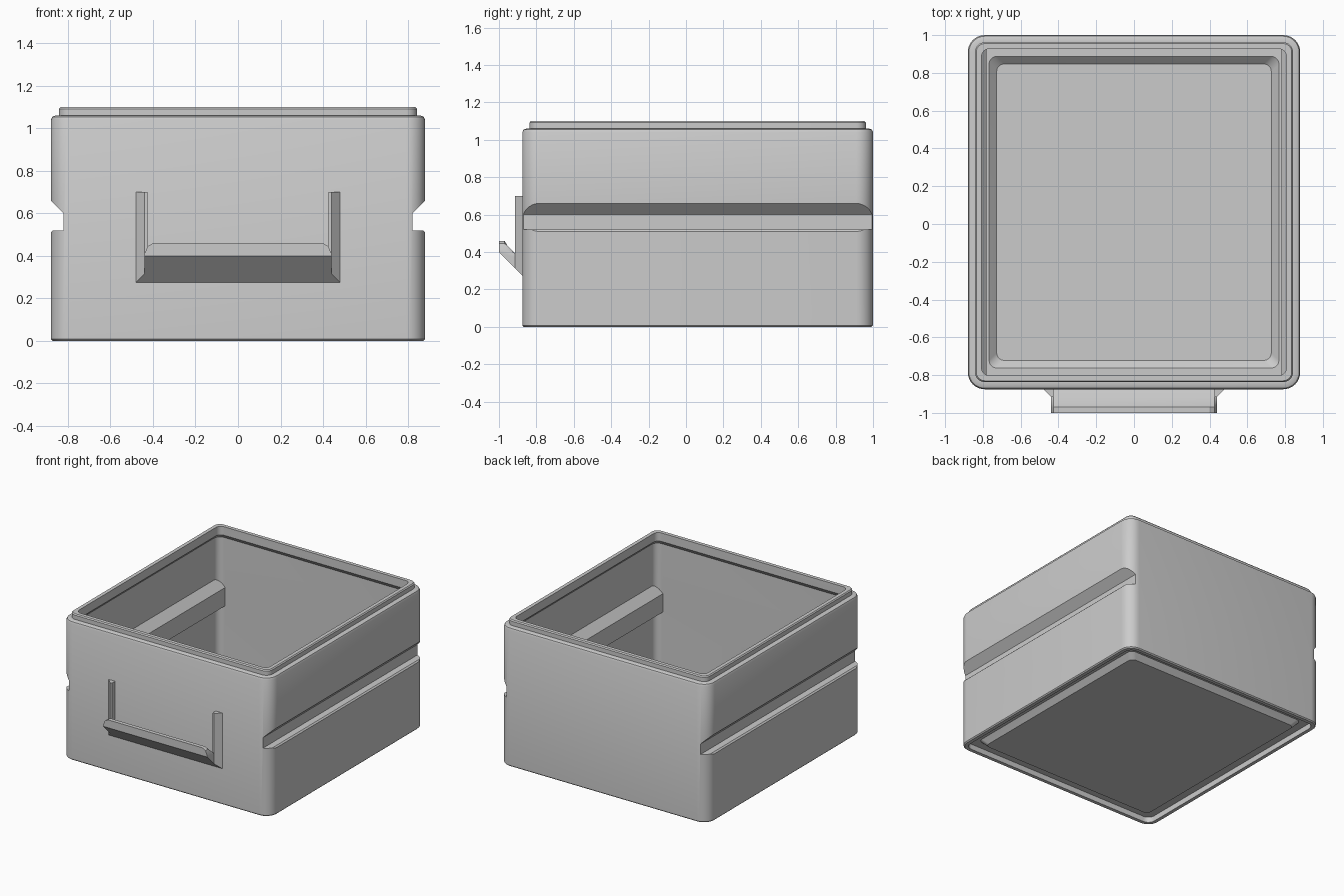
import bpy, bmesh
from math import sin, cos, pi, radians

if "Cube" in bpy.data.objects:
    bpy.data.objects.remove(bpy.data.objects["Cube"])

grey = bpy.data.materials.new("plain grey")
grey.use_nodes = True
grey.diffuse_color = (0.6, 0.6, 0.6, 1)
grey.node_tree.nodes["Principled BSDF"].inputs["Base Color"].default_value = (0.6, 0.6, 0.6, 1)

HALF_X, HALF_Y, MID_Y, CORNER = 0.88, 0.9375, 0.0625, 0.09
FRONT = MID_Y - HALF_Y


def loft(name, rings):
    """Join equal-length closed rings into a capped solid."""
    bm = bmesh.new()
    loops = [[bm.verts.new(p) for p in ring] for ring in rings]
    n = len(loops[0])
    for a, b in zip(loops, loops[1:]):
        for i in range(n):
            j = (i + 1) % n
            bm.faces.new((a[i], a[j], b[j], b[i]))
    bm.faces.new(loops[0][::-1])
    bm.faces.new(loops[-1])
    bmesh.ops.recalc_face_normals(bm, faces=bm.faces)
    mesh = bpy.data.meshes.new(name)
    bm.to_mesh(mesh)
    bm.free()
    mesh.materials.append(grey)
    obj = bpy.data.objects.new(name, mesh)
    bpy.context.collection.objects.link(obj)
    return obj


def ring(inset, z, steps=8):
    """Rounded rectangle, inset from the outer wall."""
    r = max(CORNER - inset, 0.04)
    cx, cy = HALF_X - inset - r, HALF_Y - inset - r
    pts = []
    for q, (sx, sy) in enumerate([(1, 1), (-1, 1), (-1, -1), (1, -1)]):
        for k in range(steps + 1):
            a = (q + k / steps) * pi / 2
            pts.append((sx * cx + r * cos(a), MID_Y + sy * cy + r * sin(a), z))
    return pts


def side_bar(name, profile, side):
    """Profile in x and z, run past both ends of the box along y."""
    return loft(name, [[(side * x, y, z) for x, z in profile] for y in (-1.2, 1.2)])


def select_only(obj):
    bpy.ops.object.select_all(action='DESELECT')
    obj.select_set(True)
    bpy.context.view_layer.objects.active = obj


def subtract(obj, cutter):
    mod = obj.modifiers.new("cut", 'BOOLEAN')
    mod.operation, mod.solver, mod.object = 'DIFFERENCE', 'EXACT', cutter
    select_only(obj)
    bpy.ops.object.modifier_apply(modifier=mod.name)
    bpy.data.objects.remove(cutter)


# Outer shell: stacking plug and channel below, rim lip on top
outer = [(0.135, 0), (0.1, 0.04), (0.037, 0.04), (0.035, 0), (0.008, 0), (0, 0.008),
         (0, 1.04), (0.006, 1.054), (0.02, 1.06), (0.038, 1.06), (0.038, 1.092),
         (0.045, 1.1), (0.12, 1.1)]
box = loft("box_body", [ring(d, z) for d, z in outer])

# Cavity: chamfered floor, ledge, thin wall and overhanging rim
inner = [(0.153, 0.045), (0.113, 0.085), (0.04, 0.085), (0.04, 1.0), (0.073, 1.035), (0.073, 1.2)]
cavity = loft("cavity_cutter", [ring(d, z) for d, z in inner])
cavity.hide_render = True

# Side grip grooves outside, matching ridges inside
groove = [(1.0, 0.78), (0.82, 0.6), (0.82, 0.52), (0.87, 0.52), (0.89, 0.5), (1.0, 0.5)]
ridge = [(1.0, 0.84), (0.78, 0.62), (0.78, 0.48), (1.0, 0.48)]
for side in (1, -1):
    subtract(cavity, side_bar("ridge_cutter", ridge, side))
    subtract(box, side_bar("groove_cutter", groove, side))
subtract(box, cavity)

# Front label holder: sloped shelf with clipped ends
shelf = [(FRONT + 0.005, 0.27), (-1.0, 0.4), (-1.0, 0.46), (-0.97, 0.46),
         (-0.955, 0.435), (-0.915, 0.395), (FRONT + 0.005, 0.355)]
parts = [box]
parts.append(loft("label_shelf", [[(x, y, min(z, top)) for y, z in shelf]
                                  for x, top in ((-0.44, 0.41), (-0.425, 0.445), (-0.4, 0.46),
                                                 (0.4, 0.46), (0.425, 0.445), (0.44, 0.41))]))

# Label holder uprights, mitred at the foot
upright = [(0.485, FRONT + 0.005), (0.44, -0.915), (0.425, -0.915), (0.425, FRONT + 0.005)]
for side, label in ((1, "left"), (-1, "right")):
    foot = [(side * x, y, 0.275 + FRONT - y) for x, y in upright]
    head = [(side * x, y, 0.7) for x, y in upright]
    parts.append(loft(label + "_label_upright", [foot, head]))

for obj in parts:
    select_only(obj)
    bpy.ops.object.shade_smooth_by_angle(angle=radians(30))
